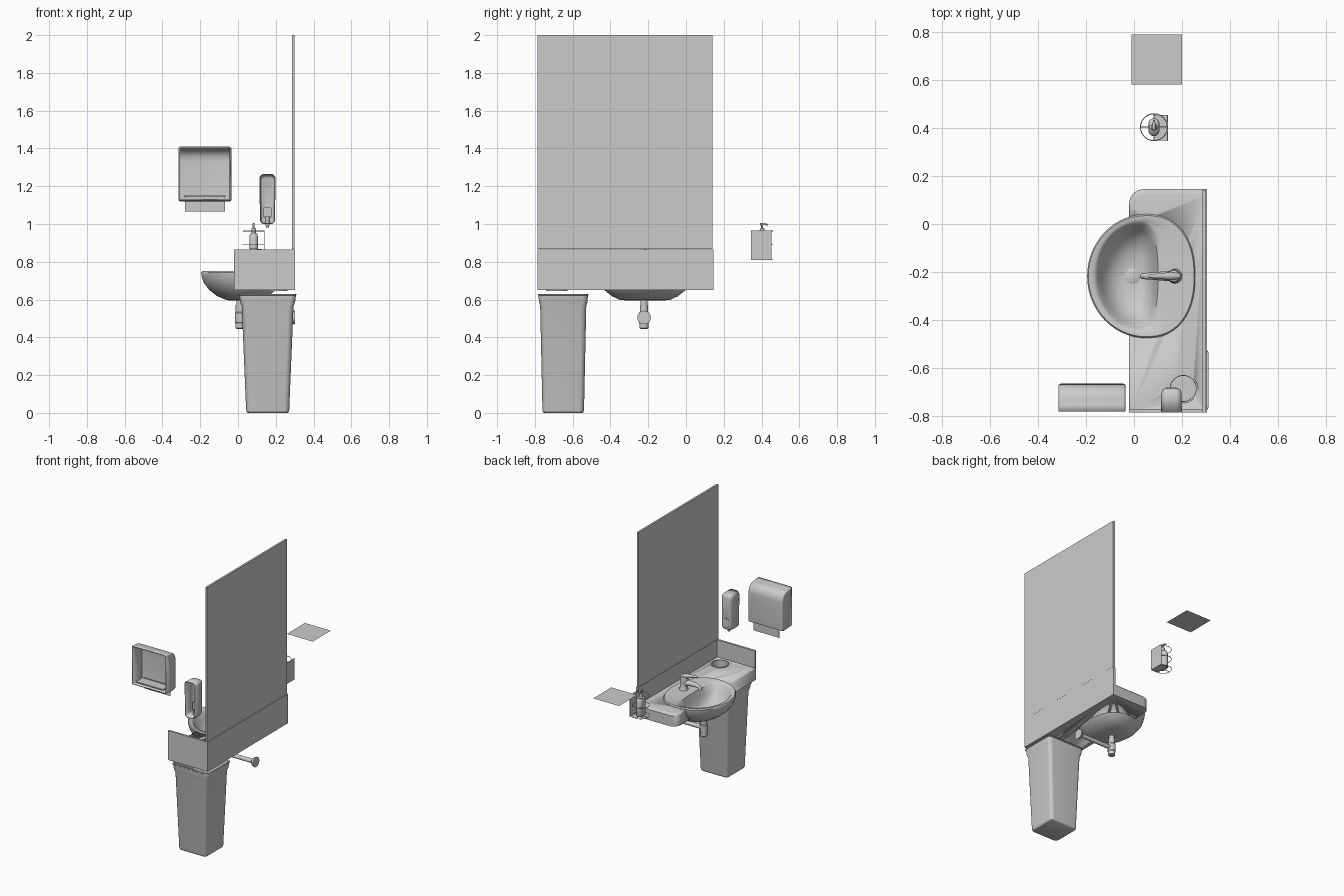
import bpy, bmesh
from math import sin, cos, pi
from mathutils import Vector

YB = -0.217  # basin centre line


def finish(name, bm, smooth=True, angle=0.7):
    bmesh.ops.recalc_face_normals(bm, faces=bm.faces)
    me = bpy.data.meshes.new(name)
    bm.to_mesh(me)
    bm.free()
    ob = bpy.data.objects.new(name, me)
    bpy.context.collection.objects.link(ob)
    if smooth:
        bpy.ops.object.select_all(action='DESELECT')
        ob.select_set(True)
        bpy.context.view_layer.objects.active = ob
        bpy.ops.object.shade_smooth_by_angle(angle=angle)
    return ob


def loft(name, rings, caps=(True, True), smooth=True):
    bm = bmesh.new()
    vs = [[bm.verts.new(p) for p in r] for r in rings]
    n = len(rings[0])
    for a, b in zip(vs, vs[1:]):
        for i in range(n):
            j = (i + 1) % n
            bm.faces.new((a[i], a[j], b[j], b[i]))
    if caps[0]:
        bm.faces.new(vs[0])
    if caps[1]:
        bm.faces.new(vs[-1])
    return finish(name, bm, smooth)


def box(name, x0, x1, y0, y1, z0, z1):
    return loft(name, [[(x0, y0, z), (x1, y0, z), (x1, y1, z), (x0, y1, z)] for z in (z0, z1)], smooth=False)


def rrect(hx, hy, r, seg=6):
    pts = []
    for k, (sx, sy) in enumerate(((1, 1), (-1, 1), (-1, -1), (1, -1))):
        for i in range(seg + 1):
            a = (k + i / seg) * pi / 2
            pts.append((sx * (hx - r) + r * cos(a), sy * (hy - r) + r * sin(a)))
    return pts


def tube(name, path, n=20, caps=(True, True)):
    """Round sections along a path in one plane; path = [(x, y, z, radius)]."""
    pts = [Vector(p[:3]) for p in path]
    rings = []
    for i, p in enumerate(pts):
        t = pts[min(i + 1, len(pts) - 1)] - pts[max(i - 1, 0)]
        if t.length < 1e-6:
            t = pts[-1] - pts[0]
        q = Vector((0, 0, 1)).rotation_difference(t.normalized())
        r = path[i][3]
        rings.append([p + q @ Vector((r * cos(2 * pi * k / n), r * sin(2 * pi * k / n), 0)) for k in range(n)])
    return loft(name, rings, caps)


def basin_ring(z, xl, xr, hy, cx=0.05, n=2.3, count=56):
    pts = []
    for i in range(count):
        a = 2 * pi * i / count
        c, s = cos(a), sin(a)
        e = n if c > 0 else 2.0
        f = (abs(c) ** e + abs(s) ** e) ** (-1 / e)
        pts.append((cx + c * f * ((xr - cx) if c > 0 else (cx - xl)), YB + s * f * hy, z))
    return pts


# Mirror
box("mirror", 0.286, 0.3, -0.785, 0.14, 0.868, 2.0)

# Counter slab with one rounded corner
corner = [(0.04 + 0.06 * cos(a), 0.085 + 0.06 * sin(a)) for a in [pi / 2 * (1 + i / 8) for i in range(9)]]
outline = [(-0.02, -0.78), (0.3, -0.78), (0.3, 0.145)] + corner
slab = []
for z, s in ((0.65, 1), (0.728, 1), (0.736, 0.992), (0.74, 0.975)):
    slab.append([(0.3 + (x - 0.3) * s, -0.78 + (y + 0.78) * s, z) for x, y in outline])
counter = loft("counter", slab)
box("rear_splash", 0.286, 0.303, -0.785, 0.145, 0.65, 0.865)
box("side_splash", -0.02, 0.303, -0.785, -0.77, 0.65, 0.865)

# Openings for the basin and the waste chute
cut_a = loft("basin_cutter", [basin_ring(0.63, -0.135, 0.20, 0.20), basin_ring(0.68, -0.165, 0.225, 0.228),
                              basin_ring(0.76, -0.18, 0.24, 0.245)])
cut_b = tube("chute_cutter", [(0.205, -0.685, 0.6, 0.056), (0.205, -0.685, 0.8, 0.056)], 32)
for c in (cut_a, cut_b):
    m = counter.modifiers.new("opening", 'BOOLEAN')
    m.operation, m.solver, m.object = 'DIFFERENCE', 'EXACT', c
    c.hide_render = True
    c.hide_viewport = True
loft("waste_chute", [[(0.205 + r * cos(i * pi / 16), -0.685 + r * sin(i * pi / 16), z) for i in range(32)]
                     for r, z in ((0.057, 0.645), (0.057, 0.742), (0.061, 0.742), (0.061, 0.746),
                                  (0.054, 0.746), (0.053, 0.645))], (False, False))

# Basin: outer shell, rim, inner bowl
loft("basin", [
    basin_ring(0.594, -0.03, 0.03, 0.05, 0.0), basin_ring(0.597, -0.06, 0.10, 0.13, 0.02),
    basin_ring(0.618, -0.11, 0.16, 0.175), basin_ring(0.65, -0.152, 0.20, 0.215),
    basin_ring(0.69, -0.182, 0.235, 0.243), basin_ring(0.725, -0.193, 0.252, 0.255),
    basin_ring(0.742, -0.195, 0.255, 0.258), basin_ring(0.75, -0.19, 0.25, 0.252),
    basin_ring(0.749, -0.172, 0.235, 0.238), basin_ring(0.745, -0.162, 0.12, 0.226, 0.03, 2.6),
    basin_ring(0.735, -0.153, 0.10, 0.216, 0.025, 2.6), basin_ring(0.69, -0.135, 0.085, 0.19, 0.02, 2.6),
    basin_ring(0.645, -0.105, 0.07, 0.15, 0.01, 2.4), basin_ring(0.622, -0.07, 0.05, 0.095, 0.0, 2),
    basin_ring(0.615, -0.037, 0.03, 0.034, -0.004, 2)])
tube("drain_plug", [(-0.005, YB, 0.612, 0.032), (-0.005, YB, 0.619, 0.032), (-0.005, YB, 0.622, 0.026)], 28)

# Tap
tube("tap_body", [(0.17, YB, 0.743, 0.031), (0.17, YB, 0.752, 0.03), (0.169, YB, 0.758, 0.026),
                  (0.167, YB, 0.80, 0.026), (0.165, YB, 0.825, 0.028), (0.165, YB, 0.842, 0.024),
                  (0.165, YB, 0.848, 0.012)])
tube("tap_spout", [(0.165, YB, 0.795, 0.022), (0.12, YB, 0.802, 0.019), (0.075, YB, 0.803, 0.015),
                   (0.045, YB, 0.796, 0.013), (0.035, YB, 0.778, 0.012)])
tube("tap_lever", [(0.19, YB, 0.838, 0.012), (0.15, YB, 0.847, 0.017), (0.11, YB, 0.857, 0.011),
                   (0.07, YB, 0.864, 0.008), (0.06, YB, 0.865, 0.004)])

# Bottle trap, waste pipe and wall flange
tube("trap", [(0.01, YB - .005, z, r) for z, r in ((0.445, 0.018), (0.45, 0.024), (0.475, 0.024), (0.478, 0.027),
     (0.53, 0.027), (0.535, 0.022), (0.57, 0.022), (0.572, 0.019), (0.60, 0.019))])
tube("waste_pipe", [(0.01, YB - .005, 0.505, 0.015), (0.295, YB - .005, 0.505, 0.015)])
tube("wall_flange", [(0.275, YB - .005, 0.505, 0.018), (0.285, YB - .005, 0.505, 0.03),
                     (0.298, YB - .005, 0.505, 0.036), (0.303, YB - .005, 0.505, 0.036)], 28)

# Waste bin, open at the top
bin_rings = []
for z, hx, hy, r in ((0.0, 0.105, 0.101, 0.02), (0.004, 0.111, 0.107, 0.024), (0.014, 0.114, 0.11, 0.026),
                     (0.565, 0.137, 0.122, 0.028), (0.585, 0.145, 0.128, 0.028), (0.622, 0.15, 0.131, 0.028),
                     (0.625, 0.154, 0.135, 0.028), (0.63, 0.153, 0.134, 0.028), (0.63, 0.144, 0.125, 0.024),
                     (0.57, 0.131, 0.116, 0.024), (0.02, 0.108, 0.104, 0.02)):
    bin_rings.append([(0.157 + x, -0.65 + y, z) for x, y in rrect(hx, hy, r)])
loft("waste_bin", bin_rings)

# Paper towel dispenser: side profile swept across, open at the wall
prof = [(-0.78, 1.125), (-0.69, 1.12), (-0.668, 1.128), (-0.665, 1.15), (-0.667, 1.30)]
prof += [(-0.727 + 0.06 * cos(a), 1.335 + 0.068 * sin(a)) for a in [pi / 2 * i / 8 for i in range(9)]]
prof += [(-0.755, 1.407), (-0.78, 1.41)]
bm = bmesh.new()
f = bm.faces.new([bm.verts.new((-0.315, y, z)) for y, z in prof])
ext = bmesh.ops.extrude_face_region(bm, geom=[f])
bmesh.ops.translate(bm, vec=(0.28, 0, 0), verts=[v for v in ext["geom"] if isinstance(v, bmesh.types.BMVert)])
rim = [e for e in bm.edges if abs(e.verts[0].co.x - e.verts[1].co.x) < 1e-5 and
       not all(v.co.y < -0.779 for v in e.verts)]
bmesh.ops.delete(bm, geom=[g for g in bm.faces if all(v.co.y < -0.779 for v in g.verts)], context='FACES')
bmesh.ops.recalc_face_normals(bm, faces=bm.faces)
bmesh.ops.bevel(bm, geom=rim, offset=0.01, segments=3, affect='EDGES', profile=0.5)
towel = finish("towel_dispenser", bm)
sol = towel.modifiers.new("wall", 'SOLIDIFY')
sol.thickness, sol.offset = 0.008, -1
box("towel_tray", -0.285, -0.065, -0.775, -0.70, 1.142, 1.15)
box("paper_towel", -0.28, -0.07, -0.682, -0.68, 1.065, 1.145)

# Wall soap dispenser shell with nozzle and push button
shell = []
for y, sc in ((-0.78, 1), (-0.72, 0.99), (-0.70, 0.95), (-0.69, 0.86), (-0.685, 0.7)):
    shell.append([(0.156 + x * sc * (1 - 0.08 * (z < 0)), y, 1.132 + z * (sc + 1) / 2)
                  for x, z in rrect(0.043, 0.133, 0.025)])
soap = loft("soap_dispenser", shell, (False, True))
sol = soap.modifiers.new("wall", 'SOLIDIFY')
sol.thickness, sol.offset = 0.005, -1
tube("soap_nozzle", [(0.156, -0.72, 1.04, 0.014), (0.156, -0.72, 1.0, 0.012), (0.156, -0.72, 0.982, 0.007)], 16)
loft("soap_button", [[(0.156 + x, y, 1.06 + z) for x, z in rrect(0.022, 0.03, 0.01)] for y in (-0.72, -0.681)])

# Pump bottle in its wire holder
BX, BY = 0.083, 0.403
bottle = []
for z, hx, hy in ((0.815, 0.020, 0.034), (0.82, 0.023, 0.037), (0.93, 0.023, 0.037), (0.945, 0.02, 0.03),
                  (0.953, 0.012, 0.013), (0.965, 0.011, 0.011)):
    bottle.append([(BX + x, BY + y, z) for x, y in rrect(hx, hy, min(hx, hy) * 0.98)])
loft("pump_bottle", bottle)
tube("pump_stem", [(BX, BY, 0.962, 0.013), (BX, BY, 0.975, 0.012), (BX, BY, 0.978, 0.005), (BX, BY, 1.0, 0.005)], 16)
tube("pump_spout", [(BX, BY - 0.012, 0.998, 0.006), (BX, BY + 0.012, 1.0, 0.006), (BX, BY + 0.03, 0.996, 0.004)], 12)
box("holder_plate", 0.138, 0.141, 0.345, 0.453, 0.81, 0.965)
box("holder_shelf", 0.086, 0.14, 0.347, 0.453, 0.809, 0.811)
for i, z in enumerate((0.813, 0.89, 0.963)):
    bpy.ops.mesh.primitive_torus_add(location=(BX, BY, z), major_radius=0.056, minor_radius=0.002,
                                     major_segments=40, minor_segments=8)
    bpy.context.object.name = "holder_ring_%d" % (i + 1)
    bpy.ops.object.shade_smooth_by_angle()
tube("holder_wire_x", [(BX - 0.056, BY, 0.813, 0.002), (BX + 0.056, BY, 0.813, 0.002)], 8)
tube("holder_wire_y", [(BX, BY - 0.056, 0.813, 0.002), (BX, BY + 0.056, 0.813, 0.002)], 8)

# Flat square sheet
bm = bmesh.new()
bm.faces.new([bm.verts.new((x, y, 1.055)) for x, y in ((-0.01, 0.58), (0.2, 0.58), (0.2, 0.79), (-0.01, 0.79))])
finish("square_sheet", bm, False)
